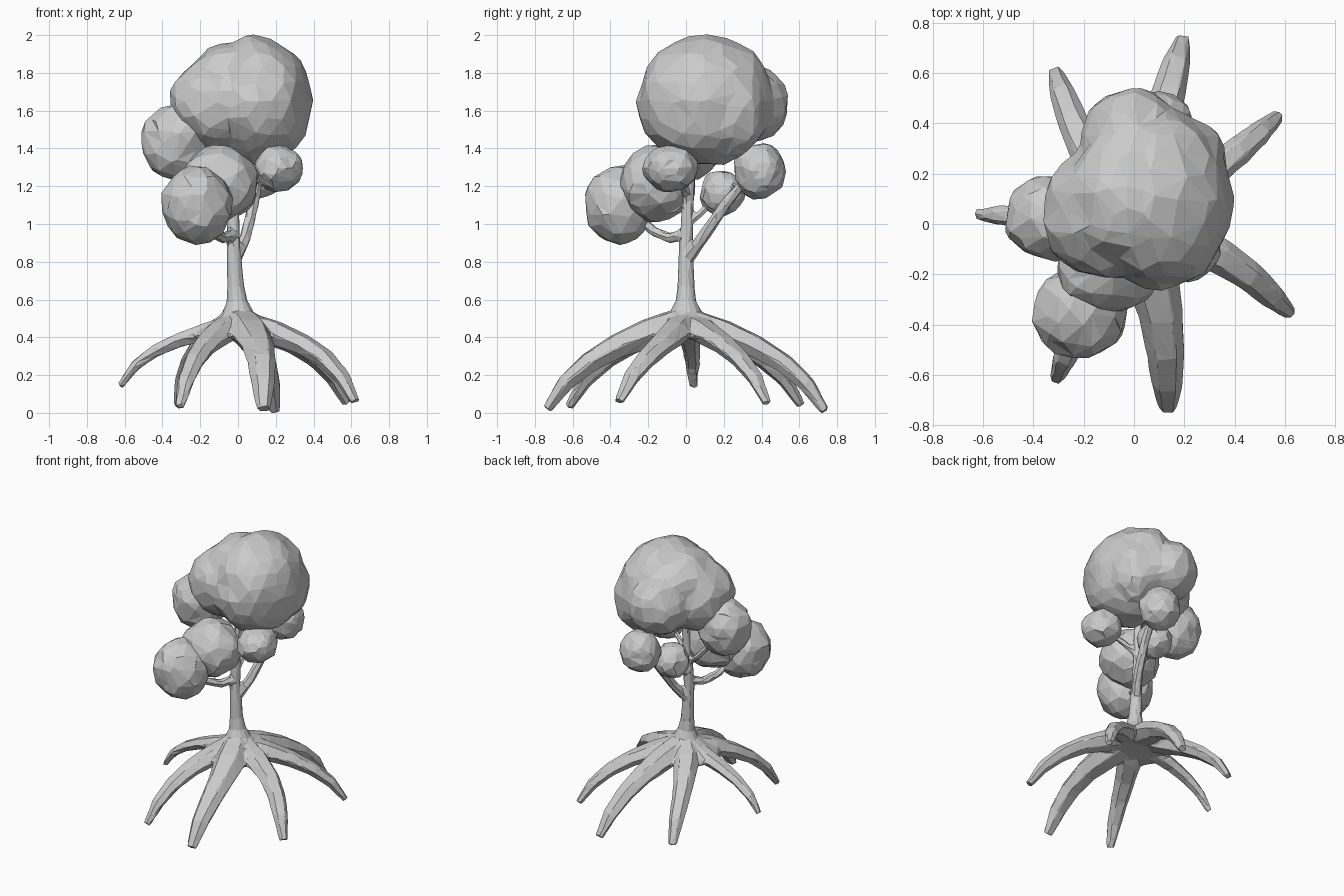
import bpy, bmesh, math, random
from mathutils import Vector, noise

if "Cube" in bpy.data.objects:
    bpy.data.objects.remove(bpy.data.objects["Cube"])

random.seed(4)


def finish(bm, name, voxel=0, keep=1.0):
    """Turn a bmesh into an object; optionally fuse its parts and reduce to irregular facets."""
    bmesh.ops.recalc_face_normals(bm, faces=bm.faces)
    me = bpy.data.meshes.new(name)
    bm.to_mesh(me)
    bm.free()
    ob = bpy.data.objects.new(name, me)
    bpy.context.collection.objects.link(ob)
    if voxel:
        rm = ob.modifiers.new("fuse", 'REMESH')
        rm.mode = 'VOXEL'
        rm.voxel_size = voxel
        rm.use_smooth_shade = False
    if keep < 1:
        ob.modifiers.new("facet", 'DECIMATE').ratio = keep
    return ob


def tube(bm, pts, widths, flat=1.0, sides=6):
    """Sweep a polygon along points; flat squashes the height of the section."""
    pts = [Vector(p) for p in pts]
    d = (pts[-1] - pts[0]).normalized()
    ref = Vector((1, 0, 0)) if abs(d.z) > 0.9 else Vector((0, 0, 1))
    rings = []
    for i, p in enumerate(pts):
        t = (pts[min(i + 1, len(pts) - 1)] - pts[max(i - 1, 0)]).normalized()
        side = t.cross(ref).normalized()
        up = side.cross(t)
        ring = []
        for k in range(sides):
            a = 2 * math.pi * k / sides
            ring.append(bm.verts.new(p + widths[i] * (side * math.cos(a) + up * math.sin(a) * flat)))
        rings.append(ring)
    for r0, r1 in zip(rings, rings[1:]):
        for k in range(sides):
            bm.faces.new((r0[k], r0[(k + 1) % sides], r1[(k + 1) % sides], r1[k]))
    bm.faces.new(rings[0])
    bm.faces.new(rings[-1])


def blob(bm, c, r, rough=0.07):
    """Lumpy ellipsoid of leaves."""
    c = Vector(c)
    new = bmesh.ops.create_icosphere(bm, subdivisions=3, radius=1)['verts']
    for v in new:
        n = v.co.copy()
        s = 1 + rough * noise.noise(n * 2.2 + c * 9)
        v.co = c + Vector((n.x * r[0], n.y * r[1], n.z * r[2])) * s


# trunk, flared base, roots and main branches fused into one body
wood = bmesh.new()
tube(wood, [(0, 0, .39), (0, 0, .40), (0, 0, .43), (0, 0, .47), (0, 0, .53), (-.005, 0, .59), (-.012, 0, .67),
            (-.025, 0, .9), (-.025, .01, 1.1), (-.01, .03, 1.42)],
     [.17, .235, .22, .16, .085, .056, .045, .036, .031, .025], sides=14)

# roots: tip x, tip y, tip z, sideways bow, width
roots = [(-.625, .04, .14, .0, .05), (-.315, .61, .04, .035, .066), (.195, .735, .01, .0, .074),
         (.575, .43, .05, -.02, .062), (.62, -.355, .06, .06, .066), (.135, -.735, .02, .04, .082),
         (-.31, -.62, .03, -.02, .064)]
profile = [(.08, .47), (.27, .42), (.50, .35), (.70, .26), (.87, .145), (1.0, .0)]
for x, y, tz, bow, w in roots:
    perp = Vector((-y, x, 0)).normalized()
    path = []
    for f, z in profile:
        side = perp * bow * math.sin(f * math.pi)
        path.append((x * f + side.x, y * f + side.y, z + tz * f * f))
    tube(wood, path, [w * k for k in (1.3, 1.35, 1.1, .95, .78, .45)], flat=.78)

# branches reaching to the leaf clusters
tube(wood, [(-.02, 0, .80), (.04, .09, .93), (.085, .22, 1.12), (.11, .36, 1.28)], [.034, .033, .03, .024])
tube(wood, [(-.02, 0, .95), (-.08, -.08, .925), (-.14, -.17, .96), (-.21, -.3, 1.08)], [.03, .03, .028, .024])
tube(wood, [(-.025, 0, 1.08), (-.12, .03, 1.16), (-.22, .03, 1.27), (-.32, .02, 1.4)], [.022, .02, .02, .018])
tube(wood, [(-.02, .01, 1.0), (-.02, .08, 1.06), (-.02, .18, 1.16)], [.022, .02, .018])
tube(wood, [(-.02, .01, 1.14), (.08, -.03, 1.22), (.2, -.08, 1.29)], [.022, .02, .018])
tube(wood, [(-.02, .01, 1.12), (-.06, -.08, 1.17), (-.1, -.16, 1.22)], [.022, .02, .018])
finish(wood, "trunk_and_roots", .012, .05)

# big crown made of fused lobes
crown = bmesh.new()
blob(crown, (.11, .1, 1.655), (.285, .36, .345), .1)
blob(crown, (-.115, .05, 1.635), (.255, .265, .25), .1)
blob(crown, (-.01, .3, 1.63), (.205, .245, .215), .1)
blob(crown, (.19, .25, 1.6), (.18, .18, .24), .1)
blob(crown, (-.04, .1, 1.72), (.23, .28, .24), .1)
finish(crown, "crown", .03, .08)

# smaller leaf clusters: centre and radii
clusters = {
    "left_cluster": ((-.33, .025, 1.435), (.185, .17, .2)),
    "front_cluster": ((-.1, -.165, 1.215), (.205, .19, .2)),
    "front_left_cluster": ((-.215, -.355, 1.1), (.185, .185, .205)),
    "right_cluster": ((.215, -.08, 1.295), (.13, .145, .123)),
    "back_right_cluster": ((.1, .39, 1.28), (.138, .138, .147)),
    "back_cluster": ((-.02, .19, 1.165), (.117, .117, .122)),
}
for name, (c, r) in clusters.items():
    bm = bmesh.new()
    blob(bm, c, r, .12)
    finish(bm, name, 0, .5)

# thin twigs poking out where branches enter the clusters
twigs = bmesh.new()
starts = [(.1, .28, 1.19), (.1, .27, 1.18), (-.17, -.22, 1.0), (-.06, -.08, 1.17), (.1, -.04, 1.23)]
for s in starts:
    for _ in range(2):
        d = Vector((random.uniform(-1, 1), random.uniform(-1, 1), random.uniform(.2, 1))).normalized() * .09
        tube(twigs, [s, Vector(s) + d], [.009, .003], sides=4)
finish(twigs, "twigs")
